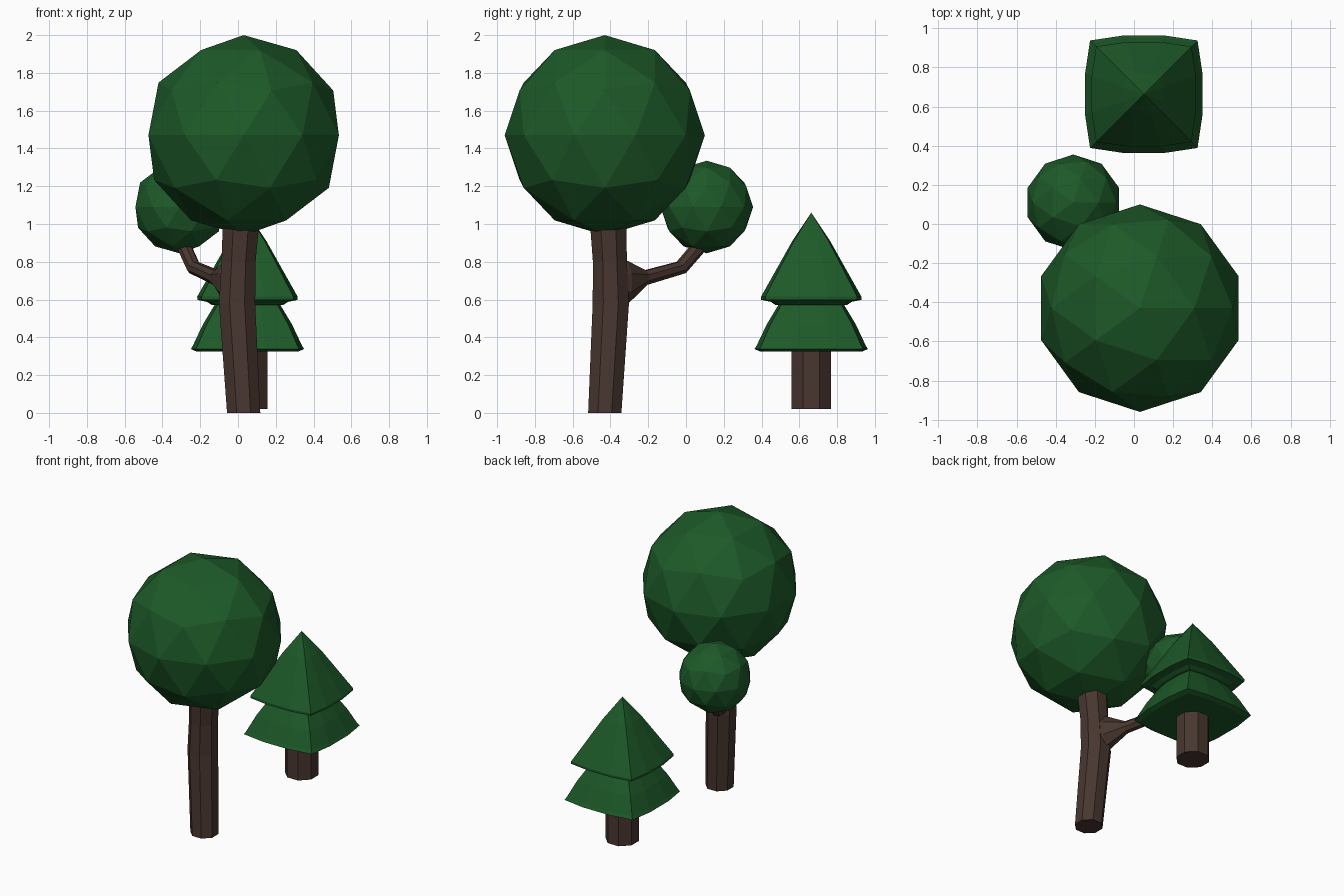
import bpy, bmesh, math
from mathutils import Vector

if "Cube" in bpy.data.objects:
    bpy.data.objects.remove(bpy.data.objects["Cube"])

def material(name, rgb):
    m = bpy.data.materials.new(name)
    m.diffuse_color = (*rgb, 1)
    m.use_nodes = True
    m.node_tree.nodes["Principled BSDF"].inputs["Base Color"].default_value = m.diffuse_color
    return m

GREEN = material("leaf_green", (0.012, 0.1, 0.021))
BROWN = material("bark_brown", (0.065, 0.037, 0.029))

def loft(name, rings, mat):
    """Skin a list of equal-length point rings and cap both ends."""
    bm = bmesh.new()
    rows = [[bm.verts.new(p) for p in r] for r in rings]
    n = len(rows[0])
    for a, b in zip(rows, rows[1:]):
        for i in range(n):
            j = (i + 1) % n
            bm.faces.new((a[i], a[j], b[j], b[i]))
    bm.faces.new(rows[0])
    bm.faces.new(rows[-1])
    bmesh.ops.remove_doubles(bm, verts=bm.verts, dist=1e-5)
    bmesh.ops.recalc_face_normals(bm, faces=bm.faces)
    me = bpy.data.meshes.new(name)
    bm.to_mesh(me)
    bm.free()
    me.materials.append(mat)
    ob = bpy.data.objects.new(name, me)
    bpy.context.collection.objects.link(ob)
    return ob

def octagon(c, u, v):
    """Eight points about c, flats at distance |u| and |v|."""
    k = 1 / math.cos(math.pi / 8)
    c, u, v = Vector(c), Vector(u), Vector(v)
    return [c + k * (math.cos(a) * u + math.sin(a) * v)
            for a in (math.pi / 8 + i * math.pi / 4 for i in range(8))]

def flat_ring(x, y, z, r):
    return octagon((x, y, z), (r, 0, 0), (0, r, 0))

def crown(name, c, r):
    bpy.ops.mesh.primitive_ico_sphere_add(subdivisions=2, radius=r, location=c)
    ob = bpy.context.object
    ob.name = name
    ob.data.materials.append(GREEN)

# Round tree: crowns
crown("large_crown", (0.03, -0.43, 1.47), 0.53)
crown("small_crown", (-0.31, 0.11, 1.09), 0.245)

# Round tree: slightly bent trunk
loft("round_tree_trunk", [flat_ring(*p) for p in (
    (0.03, -0.43, 0, 0.088), (-0.005, -0.398, 0.58, 0.096),
    (0.003, -0.403, 0.8, 0.09), (0.013, -0.41, 0.96, 0.095),
    (0.02, -0.415, 1.1, 0.095))], BROWN)

# Round tree: flared side branch (position, direction, half width, half height)
path = [((0.0, -0.40, 0.69), (-0.5, 0.85, 0), 0.075, 0.12),
        ((-0.04, -0.325, 0.69), (-0.5, 0.85, 0), 0.075, 0.115),
        ((-0.115, -0.215, 0.716), (-0.5, 0.85, 0.1), 0.04, 0.038),
        ((-0.235, -0.025, 0.77), (-0.45, 0.75, 0.6), 0.036, 0.036),
        ((-0.285, 0.07, 0.88), (-0.35, 0.6, 0.75), 0.036, 0.036),
        ((-0.31, 0.11, 0.95), (-0.35, 0.6, 0.75), 0.036, 0.036)]
rings = []
for c, d, w, h in path:
    d = Vector(d).normalized()
    side = d.cross(Vector((0, 0, 1))).normalized()
    rings.append(octagon(c, side * w, side.cross(d) * h))
loft("side_branch", rings, BROWN)

# Conifer: trunk
PX, PY = 0.05, 0.663
loft("conifer_trunk", [flat_ring(PX, PY, z, 0.105) for z in (0.02, 0.4)], BROWN)

# Conifer: tiers with a bowed-square outline
def bowed_square(h, z):
    quarter = [(1, -0.35), (1, 0.35), (0.915, 0.915)]
    pts = []
    for q in range(4):
        for x, y in quarter:
            for _ in range(q):
                x, y = -y, x
            pts.append((PX + x * h, PY + y * h, z))
    return pts

def tier(name, profile):
    loft(name, [bowed_square(h, z) for h, z in profile], GREEN)

tier("conifer_lower_tier", [(0.27, 0.325), (0.3, 0.338), (0.288, 0.358),
                            (0.235, 0.47), (0.175, 0.57), (0.16, 0.6)])
tier("conifer_upper_tier", [(0.19, 0.572), (0.215, 0.588), (0.265, 0.598),
                            (0.266, 0.615), (0.1, 0.91), (0, 1.06)])
